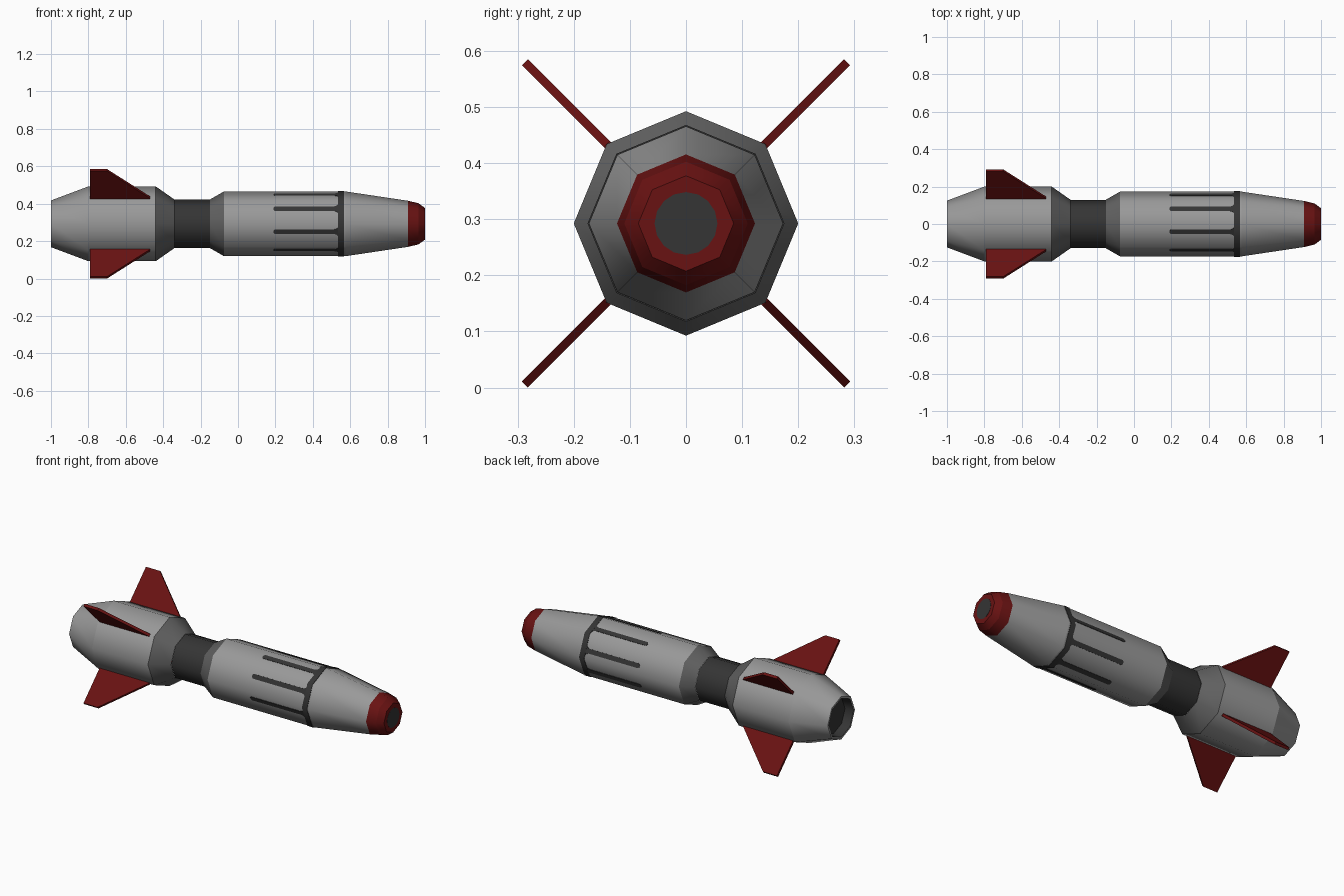
import bpy, bmesh, math
from mathutils import Vector

if "Cube" in bpy.data.objects:
    bpy.data.objects.remove(bpy.data.objects["Cube"])

CZ = 0.2925          # height of the long axis
SIDES = 8


def material(name, rgb):
    m = bpy.data.materials.new(name)
    m.diffuse_color = (*rgb, 1)
    m.use_nodes = True
    m.node_tree.nodes["Principled BSDF"].inputs["Base Color"].default_value = m.diffuse_color
    return m


GREY = material("light grey", (0.32, 0.32, 0.32))
MID = material("mid grey", (0.12, 0.12, 0.12))
DARK = material("dark grey", (0.035, 0.035, 0.035))
RED = material("dark red", (0.14, 0.006, 0.006))


def finish(name, bm, mats):
    me = bpy.data.meshes.new(name)
    bm.to_mesh(me)
    bm.free()
    for m in mats:
        me.materials.append(m)
    ob = bpy.data.objects.new(name, me)
    ob.location.z = CZ
    bpy.context.collection.objects.link(ob)
    return ob


def around(x, r, a):
    return Vector((x, r * math.cos(a), r * math.sin(a)))


def lathe(name, profile, mats, segs=None, sides=SIDES, cap=(None, None)):
    """Revolve (x, radius) points about x; segs gives a material per segment."""
    bm = bmesh.new()
    rings = [[bm.verts.new(around(x, r, 2 * math.pi * k / sides)) for k in range(sides)]
             for x, r in profile]
    for i in range(len(rings) - 1):
        for k in range(sides):
            j = (k + 1) % sides
            f = bm.faces.new((rings[i][k], rings[i][j], rings[i + 1][j], rings[i + 1][k]))
            f.smooth = True
            f.material_index = segs[i] if segs else 0
    for ring, idx in ((rings[0], cap[0]), (rings[-1][::-1], cap[1])):
        if idx is not None:
            bm.faces.new(ring).material_index = idx
    # keep the rings crisp while the sides shade smoothly
    for e in bm.edges:
        if abs(e.verts[0].co.x - e.verts[1].co.x) < 1e-5:
            e.smooth = False
    # outward for increasing x
    for f in bm.faces:
        f.normal_update()
    bmesh.ops.reverse_faces(bm, faces=bm.faces[:])
    return finish(name, bm, mats)


def plate(name, outline, place, lo, hi, mats):
    """Extrude a 2D outline between two offsets, mapped to space by place(u, v, w)."""
    bm = bmesh.new()
    a = [bm.verts.new(place(u, v, lo)) for u, v in outline]
    b = [bm.verts.new(place(u, v, hi)) for u, v in outline]
    bm.faces.new(a)
    bm.faces.new(b)
    n = len(a)
    for i in range(n):
        j = (i + 1) % n
        bm.faces.new((a[i], a[j], b[j], b[i]))
    bmesh.ops.recalc_face_normals(bm, faces=bm.faces[:])
    return finish(name, bm, mats)


# Rear body with recessed dark exhaust and mid grey shoulder
lathe("rear_body",
      [(-0.95, 0.105), (-1.0, 0.113), (-1.0, 0.125), (-0.80, 0.2), (-0.44, 0.2), (-0.34, 0.13)],
      [GREY, MID, DARK], [2, 0, 0, 0, 1], cap=(2, None))

# Narrow neck
lathe("neck", [(-0.34, 0.129), (-0.15, 0.129)], [DARK])

# Front body with mid grey shoulder and tapered nose cone
lathe("front_body",
      [(-0.15, 0.13), (-0.075, 0.173), (0.575, 0.173), (0.91, 0.123)],
      [GREY, MID], [1, 0, 0])

# Red nose tip and its dark sensor disc
lathe("nose_tip", [(0.91, 0.123), (0.965, 0.11), (0.999, 0.085)], [RED], cap=(None, 0))
lathe("nose_sensor", [(0.997, 0.056), (1.0, 0.056)], [DARK], sides=16, cap=(0, 0))

# Dark band round the front body
lathe("band", [(0.534, 0.172), (0.534, 0.1755), (0.566, 0.1755), (0.566, 0.172)], [DARK])

# Dark stripes, one on each flat, set off centre, flaring into the band
APOTHEM = 0.173 * math.cos(math.pi / SIDES)
SHIFT = -APOTHEM * math.tan(math.radians(7.5))
half = [(0.19, 0.006), (0.197, 0.013), (0.515, 0.013), (0.528, 0.018), (0.536, 0.028)]
stripe = half + [(u, -v) for u, v in reversed(half)]
for k in range(SIDES):
    ang = (k + 0.5) * 2 * math.pi / SIDES
    normal, side = around(0, 1, ang), around(0, 1, ang + math.pi / 2)
    plate(f"stripe_{k + 1}", stripe,
          lambda u, v, w: Vector((u, 0, 0)) + side * (v + SHIFT) + normal * (APOTHEM + w),
          -0.001, 0.002, [DARK])

# Four swept tail fins on the diagonal edges
fin = [(-0.79, 0.17), (-0.79, 0.406), (-0.70, 0.406), (-0.47, 0.2), (-0.47, 0.17)]
for k in range(4):
    ang = math.pi / 4 + k * math.pi / 2
    out, side = around(0, 1, ang), around(0, 1, ang + math.pi / 2)
    plate(f"fin_{k + 1}", fin,
          lambda u, v, w: Vector((u, 0, 0)) + out * v + side * w,
          -0.0075, 0.0075, [RED])
